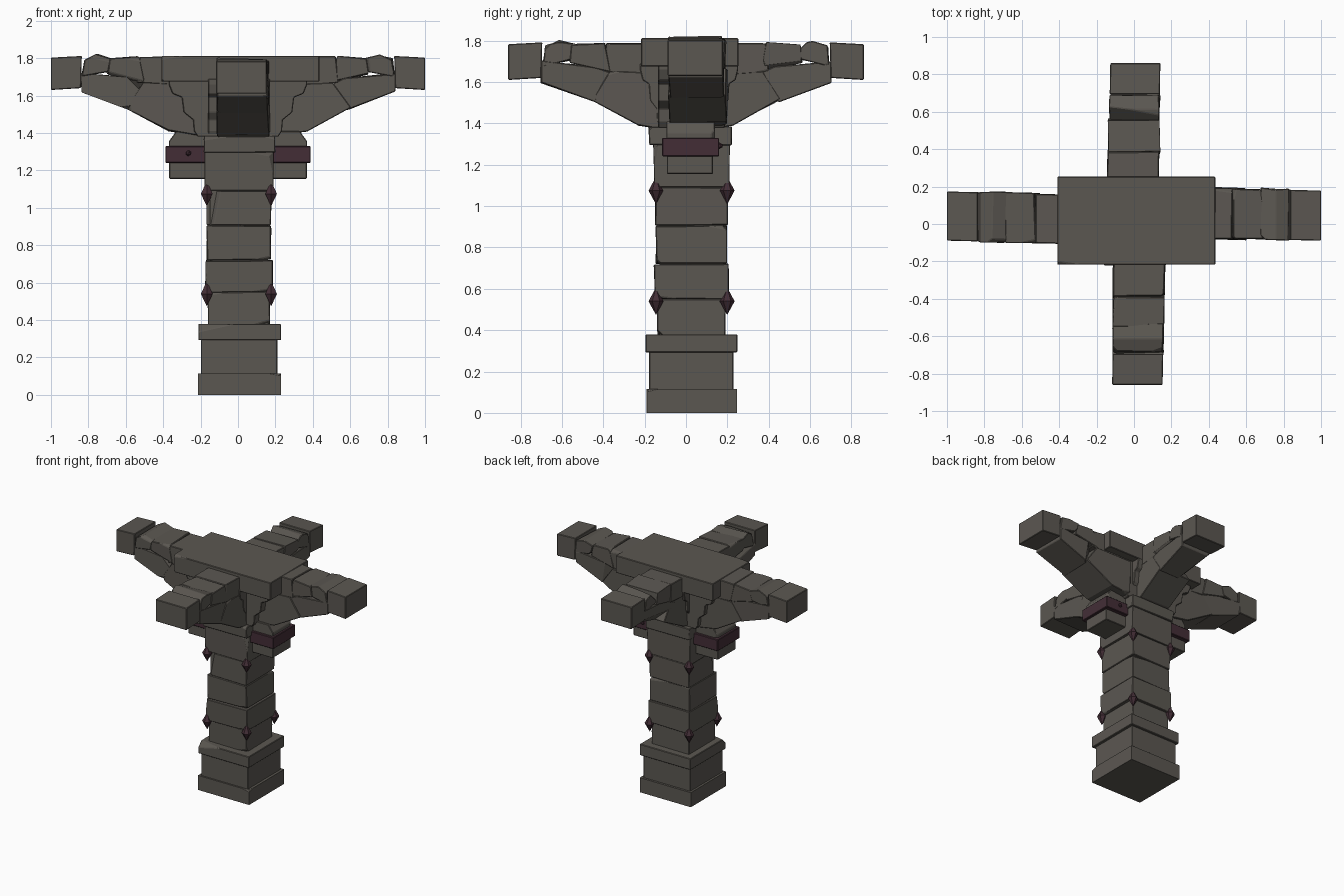
import bpy, bmesh, math, random
from mathutils import Vector

if "Cube" in bpy.data.objects:
    bpy.data.objects.remove(bpy.data.objects["Cube"])

rng = random.Random(7)


def material(name, rgb):
    m = bpy.data.materials.new(name)
    m.diffuse_color = (*rgb, 1)
    m.use_nodes = True
    m.node_tree.nodes["Principled BSDF"].inputs["Base Color"].default_value = m.diffuse_color
    return m


STONE = material("grey brown stone", (0.105, 0.096, 0.083))
PURPLE = material("dark purple metal", (0.056, 0.027, 0.037))


def finish(bm, name, mat, bevel=0.0):
    bmesh.ops.recalc_face_normals(bm, faces=bm.faces)
    me = bpy.data.meshes.new(name)
    bm.to_mesh(me)
    bm.free()
    me.materials.append(mat)
    ob = bpy.data.objects.new(name, me)
    bpy.context.collection.objects.link(ob)
    if bevel:
        b = ob.modifiers.new("worn edges", 'BEVEL')
        b.width, b.segments, b.limit_method = bevel, 1, 'ANGLE'
    return ob


def chip(bm, depth):
    """Knock a flat splinter off a random corner, running along one edge."""
    centre = sum((v.co for v in bm.verts), Vector()) / len(bm.verts)
    v = rng.choice(list(bm.verts)).co.copy()
    n = Vector([math.copysign(1, c) for c in (v - centre)])
    n[rng.randrange(3)] *= rng.uniform(0.12, 0.3)
    n.normalize()
    res = bmesh.ops.bisect_plane(
        bm, geom=bm.verts[:] + bm.edges[:] + bm.faces[:],
        plane_co=v - n * depth, plane_no=n, clear_outer=True)
    cut = [e for e in res["geom_cut"] if isinstance(e, bmesh.types.BMEdge)]
    if len(cut) > 2:
        bmesh.ops.contextual_create(bm, geom=cut)


def prism(name, pts, v0, v1, axis='x', sign=1, dz=0, tilt=0, chips=0,
          jitter=0.0, mat=STONE, bevel=0.004):
    """Side profile (outward distance, height) extruded across from v0 to v1."""
    bm = bmesh.new()
    rings = []
    for v in (v0, v1):
        ring = []
        for u, z in pts:
            w = v + tilt * u
            co = Vector((sign * u, w, z + dz) if axis == 'x' else (w, sign * u, z + dz))
            if jitter:
                co += Vector([rng.uniform(-jitter, jitter) for _ in range(3)])
            ring.append(bm.verts.new(co))
        rings.append(ring)
    a, b = rings
    bm.faces.new(a)
    bm.faces.new(b[::-1])
    for i in range(len(a)):
        j = (i + 1) % len(a)
        bm.faces.new((a[i], b[i], b[j], a[j]))
    bmesh.ops.recalc_face_normals(bm, faces=bm.faces)
    for _ in range(chips):
        chip(bm, rng.uniform(0.007, 0.015))
    return finish(bm, name, mat, bevel)


def block(name, x0, x1, y0, y1, z0, z1, **kw):
    return prism(name, [(x0, z0), (x1, z0), (x1, z1), (x0, z1)], y0, y1, **kw)


# square base: plinth, die and cap
block("plinth", -0.215, 0.23, -0.19, 0.247, 0, 0.115, chips=2)
block("base_die", -0.198, 0.21, -0.178, 0.23, 0.10, 0.30, chips=1)
block("base_cap", -0.212, 0.23, -0.195, 0.248, 0.292, 0.38, chips=3)

# shaft of stacked stones, each a little wider or narrower
CX, CY = 0.005, 0.027
courses = [(0.37, 0.548, 0.165), (0.55, 0.718, 0.180), (0.72, 0.905, 0.172),
           (0.907, 1.09, 0.174), (1.09, 1.30, 0.182)]
for i, (z0, z1, r) in enumerate(courses):
    block(f"shaft_stone_{i + 1}", CX - r, CX + r, CY - r, CY + r, z0, z1,
          chips=4, jitter=0.004)
block("shaft_core", CX - .155, CX + .155, CY - .155, CY + .155, 0.3, 1.68, bevel=0)
block("shaft_cap", -0.185, 0.20, -0.18, 0.22, 1.295, 1.385, chips=3, jitter=0.003)

# pointed metal studs on the shaft corners
for z in (0.54, 1.075):
    for sx in (-1, 1):
        for sy in (-1, 1):
            bm = bmesh.new()
            bmesh.ops.create_uvsphere(bm, u_segments=6, v_segments=4, radius=1)
            for v in bm.verts:
                h = v.co.z
                k = 1 if abs(h) < 0.1 else 0.75
                v.co = Vector((v.co.x * 0.036 * k + CX + sx * 0.172,
                               v.co.y * 0.036 * k + CY + sy * 0.172,
                               z + h * (0.066 if abs(h) > 0.9 else 0.045)))
            finish(bm, "corner_stud", PURPLE)

# side brackets with a metal band, on the left and right of the shaft
for s in (-1, 1):
    block("bracket_foot", 0.1, 0.368, -0.093, 0.13, 1.155, 1.25, sign=s)
    block("bracket_band", 0.1, 0.388, -0.115, 0.16, 1.24, 1.33, sign=s, mat=PURPLE)
    prism("bracket_head", [(0.1, 1.32), (0.37, 1.32), (0.37, 1.355), (0.33, 1.41),
                           (0.1, 1.41)], -0.095, 0.14, sign=s, chips=1)
    bm = bmesh.new()
    bmesh.ops.create_icosphere(bm, subdivisions=1, radius=0.016)
    bmesh.ops.translate(bm, verts=bm.verts,
                        vec=(s * 0.265, -0.117 if s < 0 else 0.162, 1.292))
    finish(bm, "band_bolt", PURPLE)

# stepped corbels under the slab
corbel = [(0.0, 1.38), (0.215, 1.38), (0.235, 1.41), (0.24, 1.47), (0.29, 1.51),
          (0.30, 1.59), (0.35, 1.61), (0.37, 1.66), (0.37, 1.69), (0.0, 1.69)]
for s in (-1, 1):
    prism("side_corbel", corbel, -0.135, 0.188, sign=s)
    prism("inner_corbel", [(u * 0.6 + (0.03 if u and s > 0 else 0), z)
                           for u, z in corbel], -0.16, 0.17, axis='y', sign=s)

# top slab
block("top_slab", -0.41, 0.435, -0.217, 0.253, 1.675, 1.812, chips=2)

# four arms: stones along the top, a two stone brace below and an end block
stones = [
    ("arm_end", [(0.84, 1.64), (1.0, 1.63), (1.0, 1.803), (0.835, 1.812)], 0, 0.0),
    ("arm_top_outer", [(0.69, 1.725), (0.835, 1.70), (0.825, 1.795), (0.755, 1.82),
                       (0.675, 1.80)], 3, 0.006),
    ("arm_top_middle", [(0.50, 1.67), (0.70, 1.715), (0.69, 1.80), (0.53, 1.81)], 3, 0.005),
    ("arm_top_inner", [(0.28, 1.65), (0.54, 1.67), (0.525, 1.808), (0.28, 1.808)], 1, 0.003),
    ("brace_outer", [(0.84, 1.62), (0.845, 1.72), (0.57, 1.695), (0.47, 1.65),
                     (0.585, 1.525)], 2, 0.005),
    ("brace_inner", [(0.60, 1.535), (0.51, 1.67), (0.2, 1.66), (0.2, 1.385),
                     (0.37, 1.41)], 2, 0.005),
]
arms = [('x', -1, 0.00, 0.00, -0.120, 0.155, 0.025),
        ('x', 1, 0.00, 0.00, -0.075, 0.205, -0.020),
        ('y', -1, -0.14, -0.02, -0.110, 0.172, -0.015),
        ('y', 1, -0.14, -0.02, -0.150, 0.130, 0.020)]
for axis, sign, shift, dz, v0, v1, tilt in arms:
    for name, pts, chips, jit in stones:
        inset = 0.006 if name == "arm_end" else rng.uniform(0, 0.008)
        prism(name, [(u + shift, z) for u, z in pts], v0 + inset, v1 - inset,
              axis=axis, sign=sign, dz=dz, tilt=tilt, chips=chips, jitter=jit)
